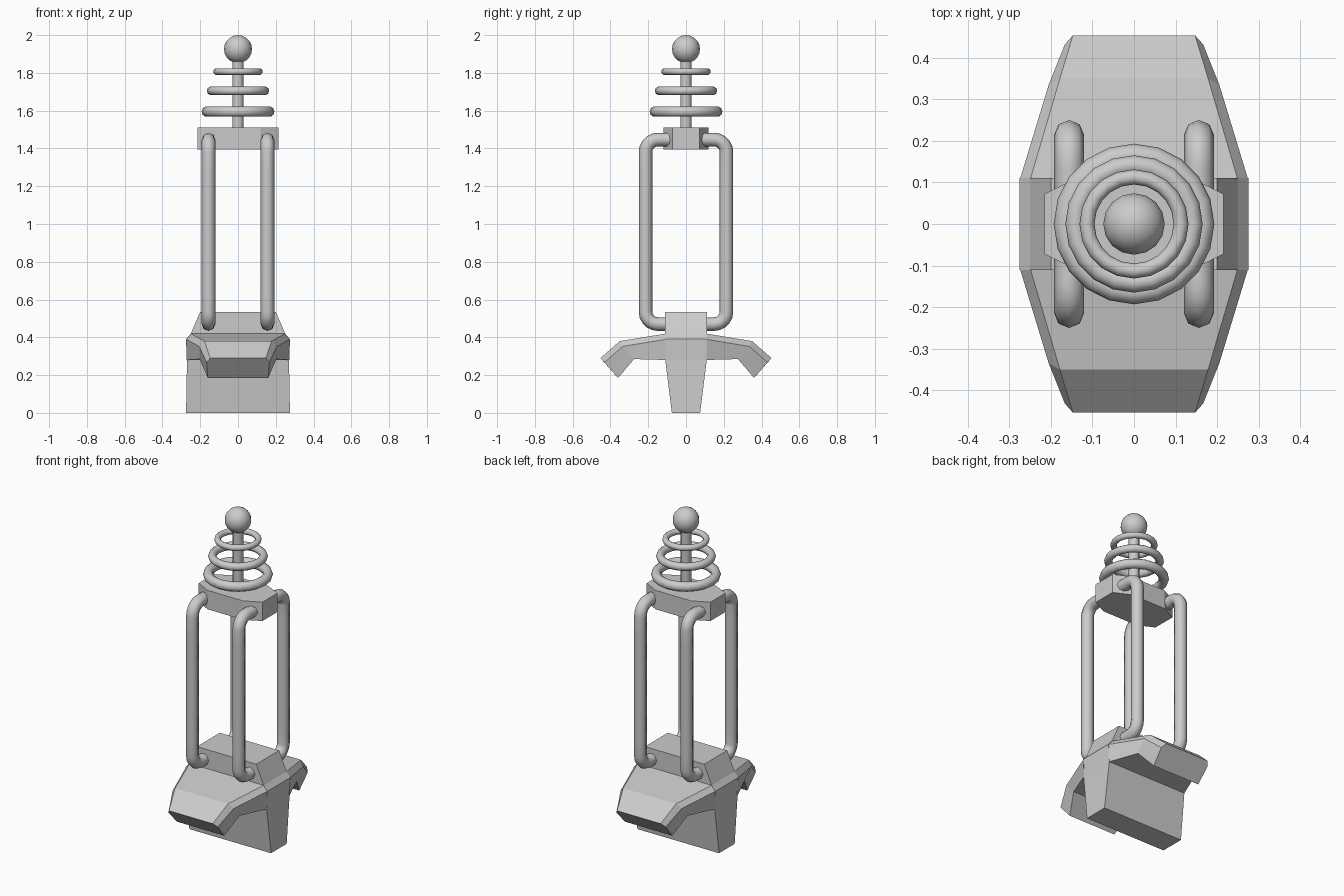
import bpy, bmesh
from math import radians

if "Cube" in bpy.data.objects:
    bpy.data.objects.remove(bpy.data.objects["Cube"])


def loft(name, rings, cap_start=True):
    """Skin a list of equal-length vertex rings into a solid."""
    bm = bmesh.new()
    vs = [[bm.verts.new(p) for p in r] for r in rings]
    n = len(rings[0])
    for a, b in zip(vs, vs[1:]):
        for i in range(n):
            j = (i + 1) % n
            bm.faces.new((a[i], a[j], b[j], b[i]))
    if cap_start:
        bm.faces.new(vs[0][::-1])
    bm.faces.new(vs[-1])
    bmesh.ops.recalc_face_normals(bm, faces=bm.faces)
    me = bpy.data.meshes.new(name)
    bm.to_mesh(me)
    bm.free()
    ob = bpy.data.objects.new(name, me)
    bpy.context.collection.objects.link(ob)
    return ob


def smooth(name):
    ob = bpy.context.object
    ob.name = name
    bpy.ops.object.shade_smooth_by_angle(angle=radians(40))
    return ob


# Base core: stacked rectangles (z, half x, half y)
core = [(0, .275, .075), (.28, .27, .11), (.39, .275, .11), (.42, .25, .11), (.535, .2, .11)]
loft("base_core", [[(-x, -y, z), (x, -y, z), (x, y, z), (-x, y, z)] for z, x, y in core])

# Front and back wings: chamfered sections, each (top, chamfer, bottom) as (x, y, z)
wing = [((.25, .105, .42), (.275, .105, .39), (.272, .105, .28)),
        ((.178, .35, .38), (.205, .335, .352), (.203, .275, .285)),
        ((.147, .453, .29), (.166, .432, .267), (.16, .36, .185))]
for name, s in (("front_wing", -1), ("back_wing", 1)):
    rings = []
    for sec in wing:
        right = [(x, s * y, z) for x, y, z in sec]
        left = [(-x, y, z) for x, y, z in reversed(right)]
        rings.append(right + left)
    loft(name, rings)

# Top plate: stretched octagon
outline = [(.215, -.072), (.215, .072), (.12, .12), (-.12, .12),
           (-.215, .072), (-.215, -.072), (-.12, -.12), (.12, -.12)]
loft("top_plate", [[(x, y, z) for x, y in outline] for z in (1.395, 1.51)])


# Four bent side bars
def bar(name, sx, sy):
    cu = bpy.data.curves.new(name, 'CURVE')
    cu.dimensions = '3D'
    cu.bevel_depth = .036
    cu.bevel_resolution = 2
    cu.use_fill_caps = True
    cu.resolution_u = 5
    sp = cu.splines.new('BEZIER')
    out, r, k, lo, hi = .214, .065, .036, .47, 1.447
    # (y, z, handle direction y, z)
    path = [(.08, lo, 1, 0), (out - r, lo, 1, 0), (out, lo + r, 0, 1),
            (out, hi - r, 0, 1), (out - r, hi, -1, 0), (.08, hi, -1, 0)]
    sp.bezier_points.add(len(path) - 1)
    for p, (y, z, dy, dz) in zip(sp.bezier_points, path):
        straight = k if 0.09 < y else .02
        p.handle_left_type = p.handle_right_type = 'FREE'
        p.co = (sx * .156, sy * y, z)
        p.handle_left = (sx * .156, sy * (y - dy * straight), z - dz * straight)
        p.handle_right = (sx * .156, sy * (y + dy * straight), z + dz * straight)
    ob = bpy.data.objects.new(name, cu)
    bpy.context.collection.objects.link(ob)


for xn, sx in (("left", -1), ("right", 1)):
    for yn, sy in (("front", -1), ("back", 1)):
        bar(f"{yn}_{xn}_bar", sx, sy)

# Rod, rings and ball
bpy.ops.mesh.primitive_cylinder_add(vertices=12, radius=.03, depth=.4, location=(0, 0, 1.7))
smooth("rod")
for i, (z, outer, r) in enumerate(((1.595, .193, .028), (1.705, .165, .023), (1.807, .131, .018))):
    bpy.ops.mesh.primitive_torus_add(major_segments=20, minor_segments=10, location=(0, 0, z),
                                     major_radius=outer - r, minor_radius=r)
    smooth(f"ring_{i + 1}")
bpy.ops.mesh.primitive_uv_sphere_add(segments=16, ring_count=10, radius=.074, location=(0, 0, 1.926))
smooth("ball")
